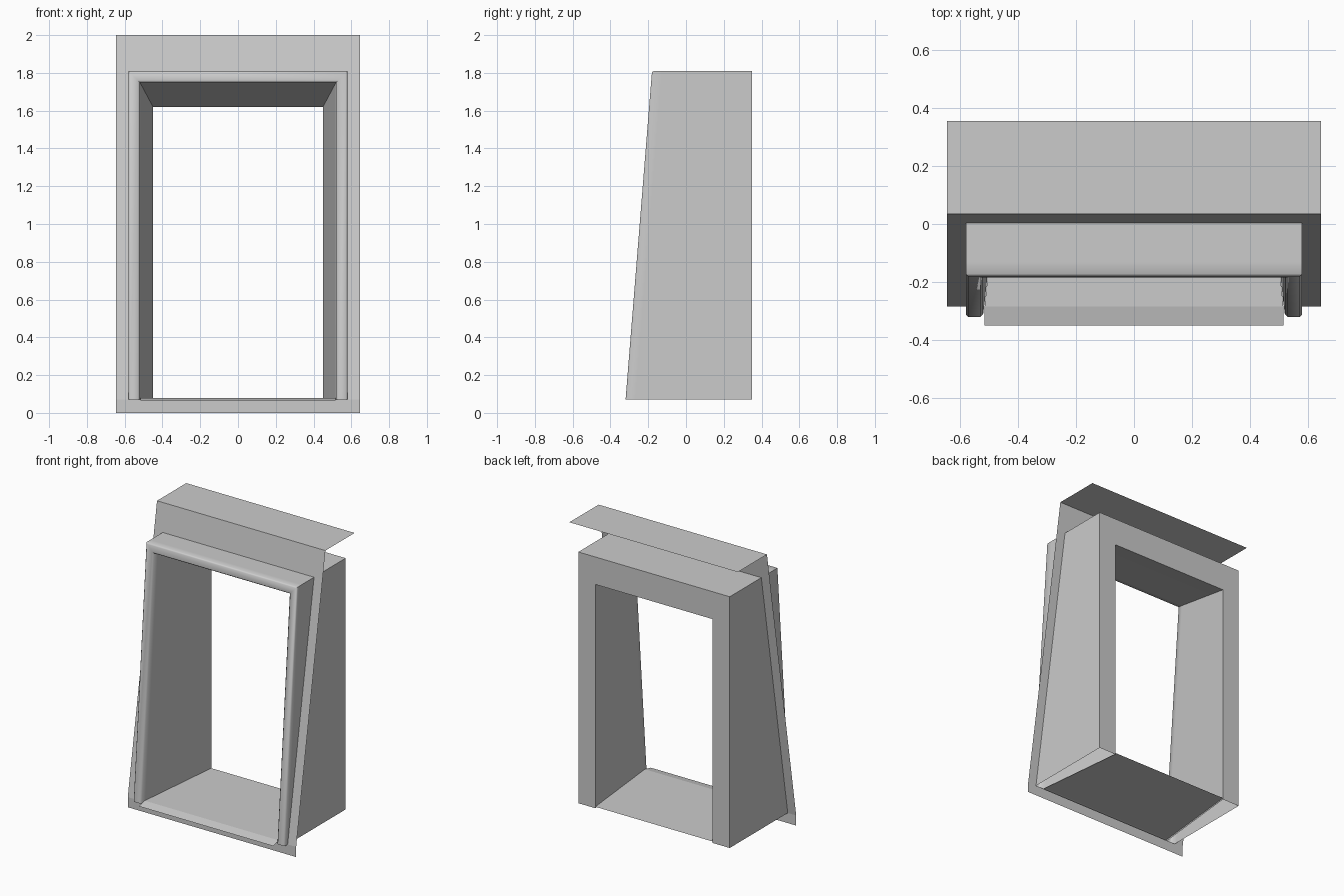
import bpy

if "Cube" in bpy.data.objects:
    bpy.data.objects.remove(bpy.data.objects["Cube"])


def make_object(name, verts, faces, smooth=False):
    mesh = bpy.data.meshes.new(name)
    mesh.from_pydata(verts, [], faces)
    mesh.update()
    obj = bpy.data.objects.new(name, mesh)
    bpy.context.collection.objects.link(obj)
    if smooth:
        bpy.ops.object.select_all(action='DESELECT')
        obj.select_set(True)
        bpy.context.view_layer.objects.active = obj
        bpy.ops.object.shade_smooth_by_angle(angle=0.9)
    return obj


BASE, BACK = 0.07, 0.35


def front_y(z):
    """Depth of the leaning front of the casing at height z."""
    return -0.32 + 0.0805 * (z - BASE)


# Casing: closed section (half width, top height, set-back from front; None = back plane)
section = [
    (0.58, 1.81, None), (0.58, 1.81, 0.05), (0.58, 1.81, 0.008),
    (0.572, 1.802, 0.0), (0.53, 1.76, 0.0), (0.52, 1.75, 0.01),
    (0.515, 1.742, 0.05), (0.45, 1.62, None),
]
verts, faces = [], []
n = len(section)
for side, at_top in ((-1, 0), (-1, 1), (1, 1), (1, 0)):
    for w, top, inset in section:
        z = top if at_top else BASE
        y = BACK if inset is None else front_y(z) + inset
        verts.append((side * w, y, z))
for s in range(3):
    for i in range(n):
        j = (i + 1) % n
        faces.append((s * n + i, s * n + j, (s + 1) * n + j, (s + 1) * n + i))
make_object("window_casing", verts, faces, smooth=True)

# Wall sheet: leaning panel with a cut-out, short upright skirt and flat roof strip
W, H = 0.645, 0.58
rows = [(-0.285, 0.0), (-0.285, BASE), (0.004, 1.81), (0.035, 2.0), (0.355, 2.0)]
verts = [(x, y, z) for y, z in rows for x in (-W, -H, H, W)]
faces = []
for r in range(4):
    for c in range(3):
        if (r, c) != (1, 1):
            a = r * 4 + c
            faces.append((a, a + 1, a + 5, a + 4))
make_object("wall_sheet", verts, faces)

# Sill: tapered floor with a lip sloping down at the front
profile = [(0.515, -0.35, 0.066), (0.515, -0.285, 0.08), (0.45, BACK, 0.08)]
verts = [(s * w, y, z) for w, y, z in profile for s in (-1, 1)]
make_object("window_sill", verts, [(0, 1, 3, 2), (2, 3, 5, 4)])
